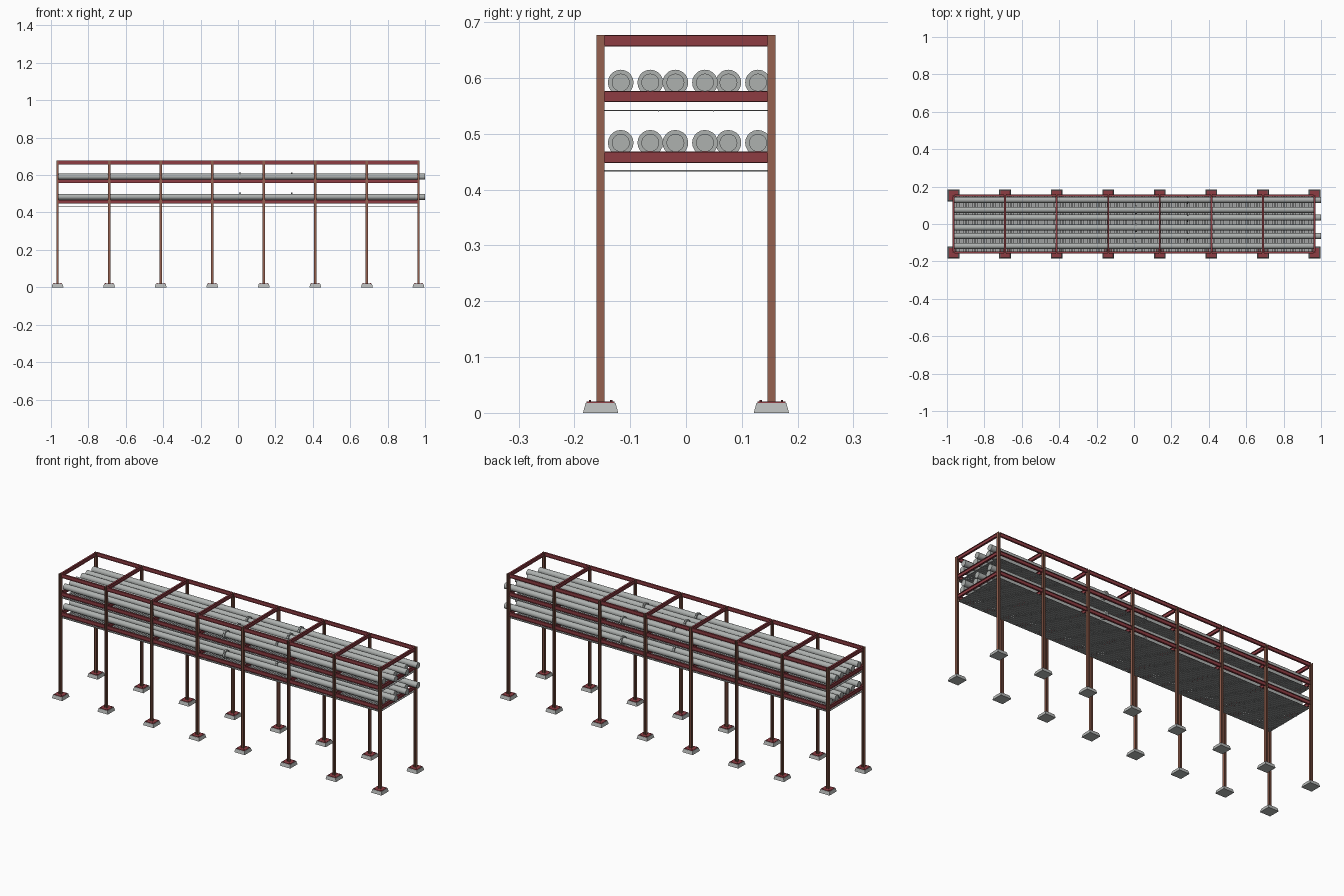
import bpy, bmesh
from mathutils import Matrix, Vector

cube = bpy.data.objects.get("Cube")
if cube:
    bpy.data.objects.remove(cube, do_unlink=True)


def material(name, rgb):
    m = bpy.data.materials.new(name)
    m.use_nodes = True
    m.diffuse_color = (*rgb, 1)
    m.node_tree.nodes["Principled BSDF"].inputs["Base Color"].default_value = (*rgb, 1)
    return m


RUST = material("rust brown steel", (0.30, 0.12, 0.08))
RED = material("maroon steel", (0.27, 0.045, 0.055))
PIPE = material("pipe grey", (0.42, 0.44, 0.43))
DECK = material("deck grey", (0.33, 0.34, 0.34))
CONCRETE = material("concrete", (0.47, 0.49, 0.48))


def finish(bm, name, mat, smooth=False):
    mesh = bpy.data.meshes.new(name)
    bmesh.ops.recalc_face_normals(bm, faces=bm.faces)
    bm.to_mesh(mesh)
    bm.free()
    mesh.materials.append(mat)
    ob = bpy.data.objects.new(name, mesh)
    bpy.context.collection.objects.link(ob)
    if smooth:
        bpy.ops.object.select_all(action='DESELECT')
        ob.select_set(True)
        bpy.context.view_layer.objects.active = ob
        bpy.ops.object.shade_smooth_by_angle()
    return ob


def box(bm, centre, size):
    bmesh.ops.create_cube(bm, size=1, matrix=Matrix.Translation(centre) @ Matrix.Diagonal((*size, 1)))


def i_beam(bm, start, end, across, up, width, height, t=0.002):
    """Extrude an I section from start to end."""
    a, u = Vector(across), Vector(up)
    w, h, s = width / 2, height / 2, t / 2
    half = [(w, -h), (w, t - h), (s, t - h), (s, h - t), (w, h - t), (w, h)]
    outline = half + [(-x, y) for x, y in reversed(half)]
    verts = [bm.verts.new(Vector(start) + a * x + u * y) for x, y in outline]
    face = bm.faces.new(verts)
    new = bmesh.ops.extrude_face_region(bm, geom=[face])["geom"]
    moved = [g for g in new if isinstance(g, bmesh.types.BMVert)]
    bmesh.ops.translate(bm, verts=moved, vec=Vector(end) - Vector(start))
    # The start cap stays as the closing face
    if not face.is_valid:
        bm.faces.new(verts)


def cylinder_x(bm, x0, x1, y, z, r, sides=20):
    rot = Matrix.Rotation(1.5707963, 4, 'Y')
    bmesh.ops.create_cone(bm, cap_ends=True, segments=sides, radius1=r, radius2=r, depth=x1 - x0,
                          matrix=Matrix.Translation(((x0 + x1) / 2, y, z)) @ rot)


END, SIDE, TOP = 0.965, 0.153, 0.677
BAYS = 7
columns_x = [-END + 2 * END * i / BAYS for i in range(BAYS + 1)]
beam_z = {"top": 0.667, "upper": 0.567, "lower": 0.458}

# Columns, footings, base plates and anchor bolts
cols, feet, plates, bolts = (bmesh.new() for _ in range(4))
for x in columns_x:
    for y in (-SIDE, SIDE):
        i_beam(cols, (x, y, 0.018), (x, y, TOP), (0, 1, 0), (1, 0, 0), 0.014, 0.013)
        bmesh.ops.create_cone(feet, cap_ends=True, segments=4, radius1=0.0445, radius2=0.038, depth=0.018,
                              matrix=Matrix.Translation((x, y, 0.009)) @ Matrix.Rotation(0.7853982, 4, 'Z'))
        box(plates, (x, y, 0.019), (0.05, 0.05, 0.002))
        for sx in (-1, 1):
            for sy in (-1, 1):
                bmesh.ops.create_cone(bolts, cap_ends=True, segments=6, radius1=0.002, radius2=0.002, depth=0.003,
                                      matrix=Matrix.Translation((x + sx * 0.019, y + sy * 0.019, 0.0215)))
finish(cols, "columns", RUST)
finish(feet, "footings", CONCRETE)
finish(plates, "base_plates", RED)
finish(bolts, "anchor_bolts", RED)

# Long rails and cross beams on each level
for level, z in beam_z.items():
    rails, cross = bmesh.new(), bmesh.new()
    for y in (-SIDE, SIDE):
        for x0, x1 in zip(columns_x, columns_x[1:]):
            i_beam(rails, (x0 + 0.0065, y, z), (x1 - 0.0065, y, z), (0, 1, 0), (0, 0, 1), 0.010, 0.02)
    for x in columns_x:
        i_beam(cross, (x, -SIDE + 0.006, z), (x, SIDE - 0.006, z), (1, 0, 0), (0, 0, 1), 0.010, 0.02)
    finish(rails, level + "_rails", RED)
    finish(cross, level + "_cross_beams", RED)

# Slatted walkway decks below the pipe levels
SLATS = 160
for level, z in (("upper", 0.542), ("lower", 0.434)):
    deck = bmesh.new()
    pitch = 2 * END / SLATS
    for i in range(SLATS):
        box(deck, (-END + (i + 0.5) * pitch, 0, z), (pitch * 0.8, 0.296, 0.002))
    for y in (-0.147, -0.049, 0.049, 0.147):
        box(deck, (0, y, z - 0.0005), (2 * END, 0.002, 0.002))
    finish(deck, level + "_deck", DECK)

# Pipes with staggered joint flanges; every other pipe runs past the frame
pipe_y = (-0.117, -0.064, -0.019, 0.034, 0.076, 0.129)
for level, z in (("upper", 0.592), ("lower", 0.484)):
    pipes, flanges = bmesh.new(), bmesh.new()
    for i, y in enumerate(pipe_y):
        long_run = i % 2 == 1
        cylinder_x(pipes, -END, 1.0 if long_run else END, y, z, 0.016)
        joint = 0.29 if long_run else 0.01
        for side in (-1, 1):
            x = joint + side * 0.0028
            cylinder_x(flanges, x - 0.0025, x + 0.0025, y, z, 0.023)
    finish(pipes, level + "_pipes", PIPE, smooth=True)
    finish(flanges, level + "_pipe_flanges", PIPE, smooth=True)
